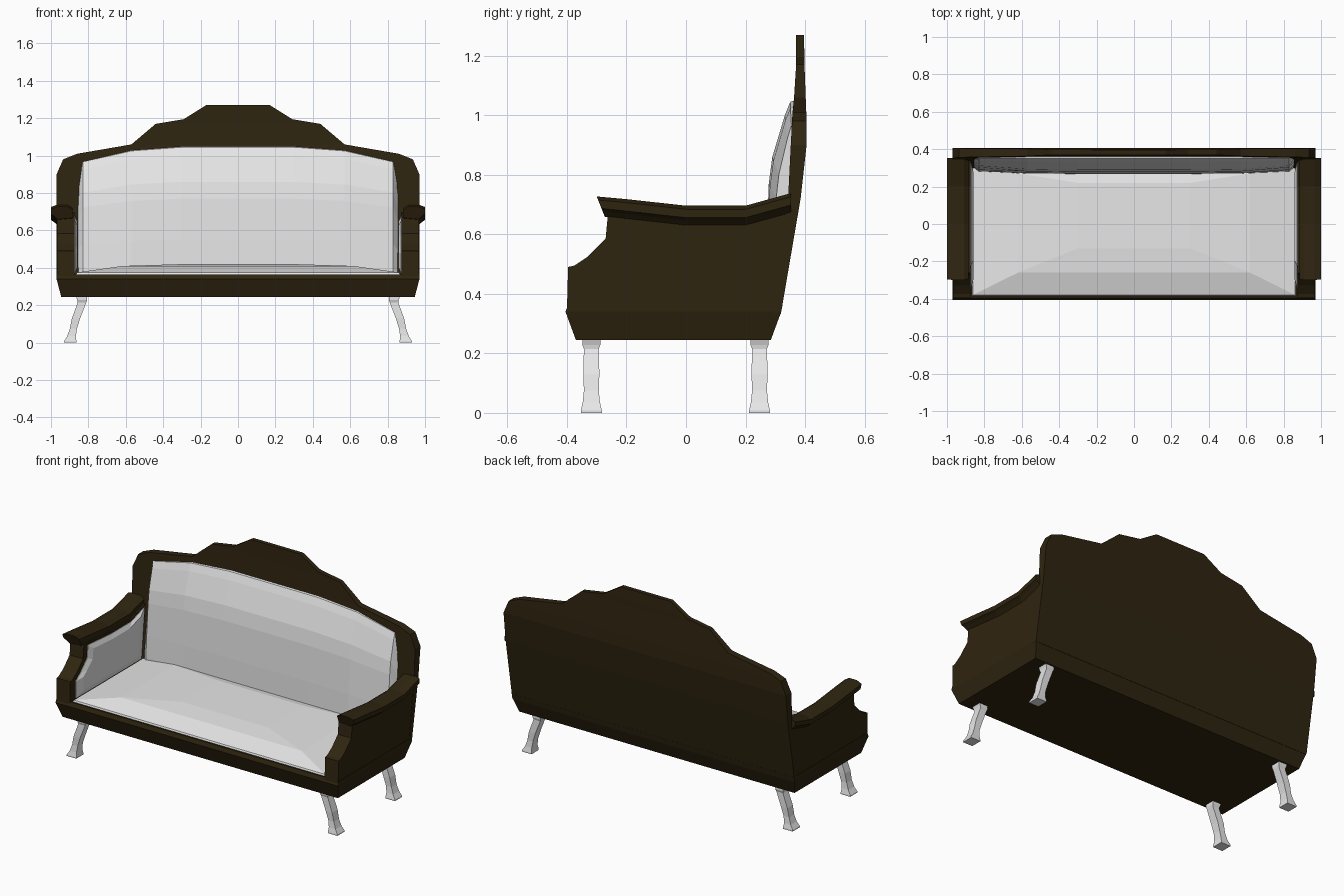
import bpy, bmesh


def material(name, color):
    m = bpy.data.materials.new(name)
    m.diffuse_color = (*color, 1)
    return m


WOOD = material("dark wood", (0.028, 0.018, 0.005))
FABRIC = material("pale fabric", (0.8, 0.8, 0.8))


def finish(name, bm, mat, recalc=True):
    if recalc:
        bmesh.ops.recalc_face_normals(bm, faces=bm.faces)
    me = bpy.data.meshes.new(name)
    bm.to_mesh(me)
    bm.free()
    me.materials.append(mat)
    ob = bpy.data.objects.new(name, me)
    bpy.context.collection.objects.link(ob)
    return ob


def loft(name, rings, mat):
    """Skin a list of equally long point rings and cap both ends."""
    bm = bmesh.new()
    vs = [[bm.verts.new(p) for p in r] for r in rings]
    n = len(rings[0])
    for a, b in zip(vs, vs[1:]):
        for i in range(n):
            k = (i + 1) % n
            bm.faces.new((a[i], a[k], b[k], b[i]))
    bm.faces.new(vs[0])
    bm.faces.new(vs[-1])
    return finish(name, bm, mat)


def rect(z, hx, y0, y1, cx=0):
    return [(cx - hx, y0, z), (cx + hx, y0, z), (cx + hx, y1, z), (cx - hx, y1, z)]


# base rail
loft("base", [rect(0.245, 0.945, -0.37, 0.285), rect(0.34, 0.97, -0.405, 0.32),
              rect(0.365, 0.97, -0.395, 0.325)], WOOD)

# crested back: z, half width, front y, back y
back = [(0.33, 0.968, 0.29, 0.318), (0.34, 0.97, 0.295, 0.32), (0.72, 0.97, 0.343, 0.385),
        (0.90, 0.97, 0.352, 0.405), (0.98, 0.935, 0.356, 0.405), (1.01, 0.86, 0.358, 0.404),
        (1.06, 0.57, 0.363, 0.402), (1.17, 0.44, 0.37, 0.398), (1.195, 0.29, 0.37, 0.398),
        (1.27, 0.17, 0.37, 0.396)]
loft("back_frame", [rect(z, w, a, b) for z, w, a, b in back], WOOD)

# domed seat
loft("seat", [rect(0.355, 0.87, -0.388, 0.31), rect(0.375, 0.862, -0.38, 0.31),
              rect(0.41, 0.62, -0.26, 0.27), rect(0.42, 0.3, -0.13, 0.22)], FABRIC)


def frame_front(z):
    for (z0, _, y0, _), (z1, _, y1, _) in zip(back, back[1:]):
        if z <= z1:
            return y0 + (y1 - y0) * (z - z0) / (z1 - z0)


# arched, padded backrest: columns (x, top z, depth falloff), rows (z, front y)
half = [(0.86, 0.82, 1.0), (0.83, 0.97, 0.35), (0.57, 1.03, 0.05), (0.3, 1.05, 0.0)]
cols = [(-x, t, f) for x, t, f in half] + half[::-1]
rows = [(0.36, 0.27), (0.4, 0.268), (0.55, 0.27), (0.77, 0.278), (0.86, 0.29),
        (1.0, 0.332), (1.045, 0.35), (1.05, 0.368)]
bm = bmesh.new()
grid = []
for z, y in rows:
    line = []
    for x, top, f in cols:
        zz = 0.36 + (z - 0.36) * (top - 0.36) / 0.69
        line.append(bm.verts.new((x, y + f * (frame_front(zz) + 0.006 - y), zz)))
    grid.append(line)
for a, b in zip(grid, grid[1:]):
    for i in range(len(cols) - 1):
        bm.faces.new((a[i], a[i + 1], b[i + 1], b[i]))
finish("back_pad", bm, FABRIC, recalc=False)

# arm side profile and arm pad outline (y, z)
arm = [(-0.4, 0.345), (-0.396, 0.49), (-0.375, 0.495), (-0.33, 0.525), (-0.27, 0.585),
       (-0.262, 0.67), (0, 0.65), (0.2, 0.65), (0.355, 0.70), (0.305, 0.345)]
pad = [(-0.345, 0.37), (-0.345, 0.475), (-0.3, 0.51), (-0.235, 0.575), (-0.225, 0.655),
       (0, 0.638), (0.2, 0.638), (0.33, 0.68), (0.3, 0.37)]
# rail path (y, top z, front lean) and section (x, z below top)
path = [(-0.30, 0.727), (-0.2, 0.718), (0, 0.696), (0.2, 0.696), (0.352, 0.738)]
section = [(0.885, -0.06), (0.965, -0.068), (0.985, -0.05), (1.0, -0.04),
           (1.0, -0.012), (0.965, 0.0), (0.91, 0.0), (0.885, -0.015)]

for s, side in ((-1, "left"), (1, "right")):
    loft(side + "_arm", [[(s * x, y, z) for y, z in arm] for x in (0.875, 0.968)], WOOD)
    inner = [(-0.02 + (y + 0.02) * 0.84, 0.52 + (z - 0.52) * 0.78) for y, z in pad]
    loft(side + "_arm_pad", [[(s * 0.885, y, z) for y, z in pad],
                             [(s * 0.872, y, z) for y, z in pad],
                             [(s * 0.858, y, z) for y, z in inner]], FABRIC)
    rings = []
    for i, (y, top) in enumerate(path):
        # the front end leans back towards its underside
        rings.append([(s * x, y - (0.4 * dz if i == 0 else 0), top + dz) for x, dz in section])
    loft(side + "_arm_rail", rings, WOOD)

# splayed legs: z, centre x, half x, half y
leg = [(0.25, 0.838, 0.029, 0.03), (0.228, 0.833, 0.026, 0.03), (0.215, 0.834, 0.023, 0.025),
       (0.13, 0.866, 0.022, 0.027), (0.075, 0.88, 0.019, 0.025), (0.035, 0.89, 0.023, 0.029),
       (0.008, 0.897, 0.033, 0.035), (0.0, 0.897, 0.033, 0.035)]
for s, side in ((-1, "left"), (1, "right")):
    for cy, end in ((-0.318, "front"), (0.247, "rear")):
        loft(f"{end}_{side}_leg",
             [rect(z, hx, cy - hy, cy + hy, s * x) for z, x, hx, hy in leg], FABRIC)
